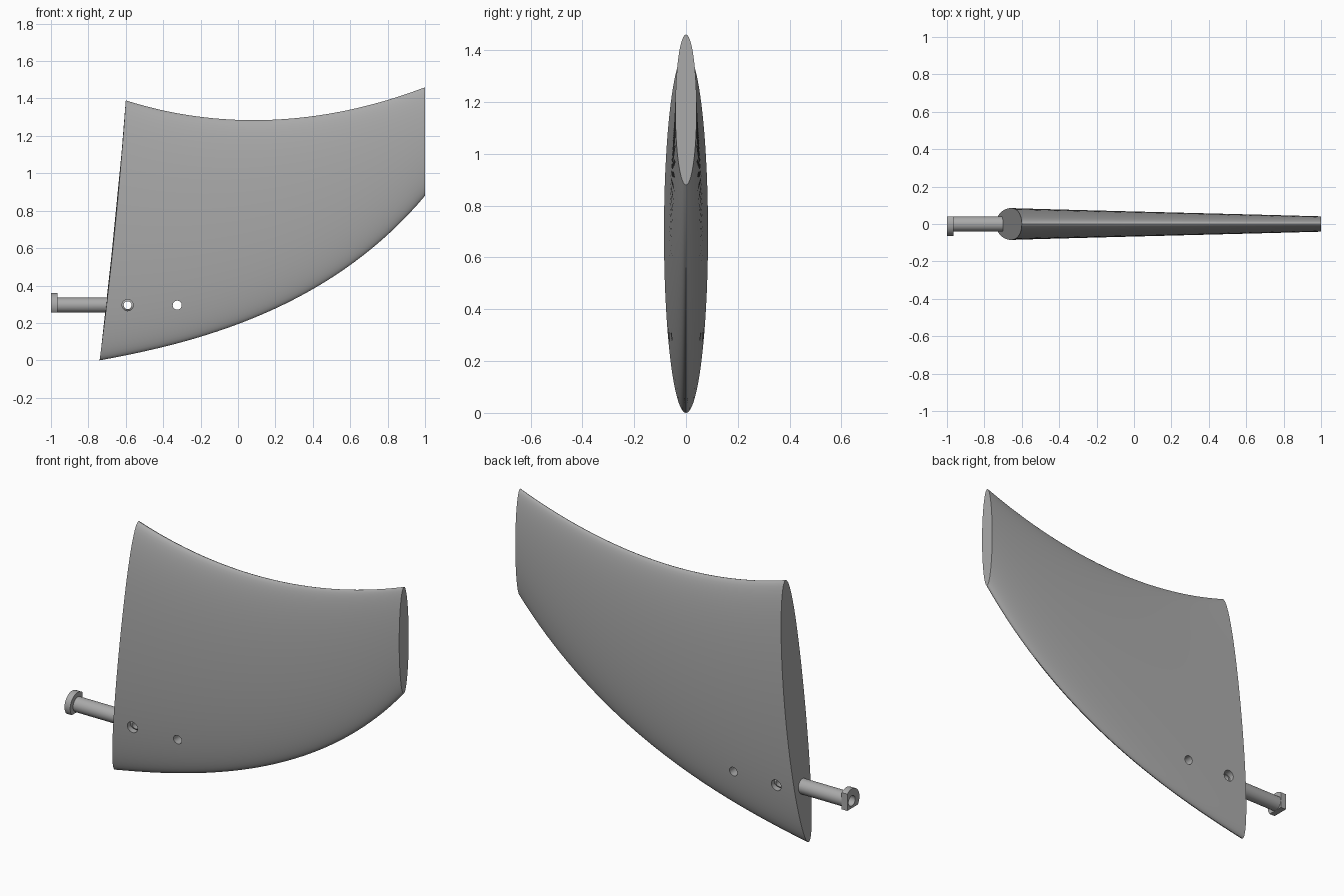
import bpy, bmesh, math
from mathutils import Vector, Matrix

cube = bpy.data.objects.get("Cube")
if cube:
    bpy.data.objects.remove(cube, do_unlink=True)

grey = bpy.data.materials.new("plain_grey")
grey.use_nodes = True
grey.diffuse_color = (0.4, 0.4, 0.4, 1)
grey.node_tree.nodes["Principled BSDF"].inputs["Base Color"].default_value = (0.4, 0.4, 0.4, 1)

PIN_Z = 0.295


def add_object(name, bm):
    bmesh.ops.recalc_face_normals(bm, faces=bm.faces)
    mesh = bpy.data.meshes.new(name)
    bm.to_mesh(mesh)
    bm.free()
    mesh.materials.append(grey)
    ob = bpy.data.objects.new(name, mesh)
    bpy.context.collection.objects.link(ob)
    return ob


def rod(name, radius, centre, length, axis, sides=48):
    """Closed cylinder along X or Y."""
    bm = bmesh.new()
    turn = Matrix.Rotation(math.pi / 2, 4, "Y" if axis == "X" else "X")
    bmesh.ops.create_cone(bm, cap_ends=True, segments=sides, radius1=radius, radius2=radius,
                          depth=length, matrix=Matrix.Translation(centre) @ turn)
    return add_object(name, bm)


def apply_boolean(ob, other, operation):
    mod = ob.modifiers.new("boolean", "BOOLEAN")
    mod.object, mod.operation, mod.solver = other, operation, "EXACT"
    bpy.context.view_layer.objects.active = ob
    bpy.ops.object.modifier_apply(modifier=mod.name)
    bpy.data.objects.remove(other, do_unlink=True)


def smooth(ob):
    bpy.ops.object.select_all(action="DESELECT")
    ob.select_set(True)
    bpy.context.view_layer.objects.active = ob
    bpy.ops.object.shade_smooth_by_angle(angle=math.radians(30))


def bezier(points, t):
    a, b, c, d = (Vector(p) for p in points)
    s = 1 - t
    return a * s**3 + b * 3 * s * s * t + c * 3 * s * t * t + d * t**3


# Blade: elliptical sections lofted between a lower and an upper edge curve
LOWER = ((-0.74, 0), (-0.25, 0.09), (0.48, 0.26), (1, 0.88))
UPPER = ((-0.6, 1.39), (-0.1, 1.23), (0.45, 1.25), (1, 1.46))
STEPS, SIDES = 40, 72
bm = bmesh.new()
rings = []
for i in range(STEPS + 1):
    u = i / STEPS
    low, high = bezier(LOWER, u), bezier(UPPER, u)
    ring = []
    for k in range(SIDES):
        angle = math.tau * k / SIDES
        t = (1 - math.cos(angle)) / 2
        p = low.lerp(high, t)
        bow = 0.045 * t * (1 - t) * (1 - u)
        half = 0.085 + (0.041 - 0.085) * u
        ring.append(bm.verts.new((p.x + bow, half * math.sin(angle), p.y)))
    rings.append(ring)
for a, b in zip(rings, rings[1:]):
    for k in range(SIDES):
        n = (k + 1) % SIDES
        bm.faces.new((a[k], a[n], b[n], b[k]))
bm.faces.new(rings[0])
bm.faces.new(rings[-1])
blade = add_object("blade", bm)

# Two cross holes through the blade
for x, radius in ((-0.59, 0.03), (-0.325, 0.024)):
    apply_boolean(blade, rod("hole_cutter", radius, (x, 0, PIN_Z), 0.5, "Y"), "DIFFERENCE")
smooth(blade)

# Pin shaft with its cross hole
shaft = rod("pin_shaft", 0.04, (-0.73, 0, PIN_Z), 0.48, "X")
apply_boolean(shaft, rod("hole_cutter", 0.021, (-0.59, 0, PIN_Z), 0.5, "Y"), "DIFFERENCE")

# Pin head: a disc trimmed flush with the shaft on its back and underside
head = rod("pin_head", 0.065, (-0.983, 0, PIN_Z), 0.034, "X")
bm = bmesh.new()
bm.from_mesh(head.data)
for point, normal in (((0, 0.04, 0), (0, 1, 0)), ((0, 0, PIN_Z - 0.04), (0, 0, -1))):
    cut = bmesh.ops.bisect_plane(bm, geom=bm.verts[:] + bm.edges[:] + bm.faces[:],
                                 plane_co=point, plane_no=normal, clear_outer=True)
    edges = [e for e in cut["geom_cut"] if isinstance(e, bmesh.types.BMEdge)]
    bmesh.ops.edgeloop_fill(bm, edges=edges)
bmesh.ops.recalc_face_normals(bm, faces=bm.faces)
bm.to_mesh(head.data)
bm.free()

# Round socket in the end of the pin
for part in (head, shaft):
    apply_boolean(part, rod("socket_cutter", 0.028, (-1, 0, PIN_Z), 0.12, "X"), "DIFFERENCE")
    smooth(part)
